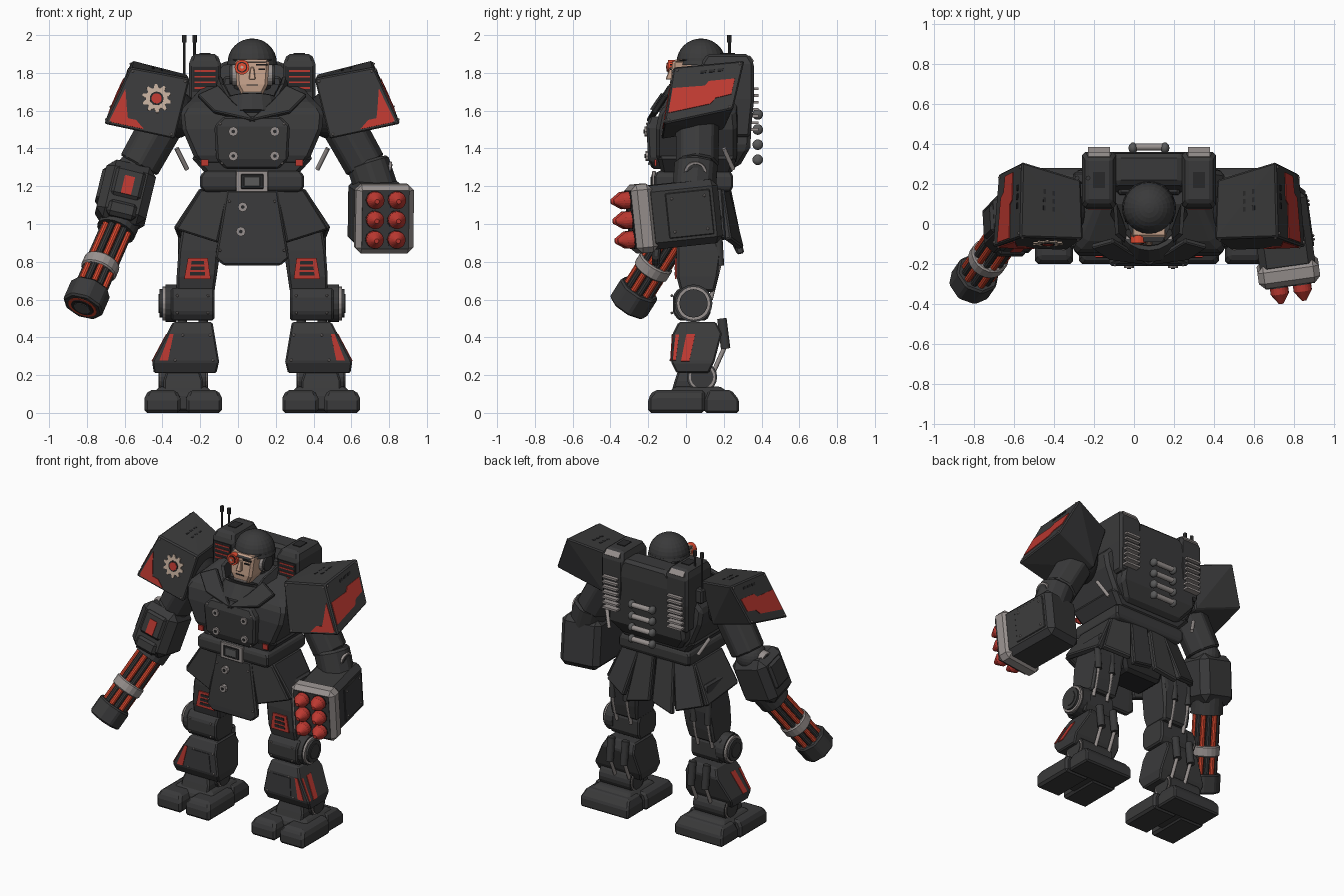
import bpy
import bmesh
from math import cos, sin, pi, radians
from mathutils import Matrix, Vector

old = bpy.data.objects.get("Cube")
if old:
    bpy.data.objects.remove(old, do_unlink=True)

BODY_CENTRE = Vector((.075, 0, 0))
built = []


def colour(name, red, green, blue):
    material = bpy.data.materials.new(name)
    material.use_nodes = True
    material.diffuse_color = (red, green, blue, 1)
    shader = material.node_tree.nodes["Principled BSDF"]
    shader.inputs["Base Color"].default_value = (red, green, blue, 1)
    return material


charcoal = colour("charcoal", .042, .042, .043)
black = colour("black", .022, .022, .023)
iron = colour("iron", .1, .1, .1)
steel = colour("steel", .31, .28, .27)
red = colour("red", .5, .04, .03)
bright_red = colour("bright red", .75, .07, .03)
skin = colour("skin", .55, .35, .25)
beige = colour("beige", .55, .42, .33)


def part(name, bm, material, bevel=0, pair=False, at=None):
    """Turn a bmesh into a named object, chamfered and optionally mirrored."""
    if at:
        bmesh.ops.transform(bm, matrix=at, verts=bm.verts)
    bmesh.ops.recalc_face_normals(bm, faces=bm.faces)
    if bevel:
        edges = [e for e in bm.edges if e.calc_face_angle(0) > .5]
        bmesh.ops.bevel(bm, geom=edges, offset=bevel, segments=1, affect='EDGES', clamp_overlap=True)
    mesh = bpy.data.meshes.new(name)
    bm.to_mesh(mesh)
    bm.free()
    mesh.materials.append(material)
    ob = bpy.data.objects.new(name, mesh)
    ob.location = BODY_CENTRE
    bpy.context.collection.objects.link(ob)
    if pair:
        ob.modifiers.new("Mirror", 'MIRROR')
    built.append(ob)


def hull(name, points, material, **options):
    bm = bmesh.new()
    for point in points:
        bm.verts.new(point)
    result = bmesh.ops.convex_hull(bm, input=bm.verts)
    loose = {v for v in result["geom_interior"] + result["geom_unused"] if isinstance(v, bmesh.types.BMVert)}
    bmesh.ops.delete(bm, geom=list(loose), context='VERTS')
    bmesh.ops.dissolve_limit(bm, angle_limit=radians(2), verts=bm.verts, edges=bm.edges)
    part(name, bm, material, **options)


def solid(name, rings, material, **options):
    """Rings are (height, half width or two sides, front, back)."""
    points = []
    for z, *sides, front, back in rings:
        low, high = sides if len(sides) == 2 else (-sides[0], sides[0])
        points += [(x, y, z) for x in (low, high) for y in (front, back)]
    hull(name, points, material, **options)


def box(name, centre, size, material, **options):
    bm = bmesh.new()
    bmesh.ops.create_cube(bm, size=1, matrix=Matrix.Translation(centre) @ Matrix.Diagonal((*size, 1)))
    part(name, bm, material, **options)


def frame(start, end):
    """Matrix at start whose z axis points to end and whose -y faces forward."""
    z = (Vector(end) - Vector(start)).normalized()
    helper = Vector((0, 0, 1)) if abs(z.y) > .9 else Vector((0, 1, 0))
    x = helper.cross(z).normalized()
    matrix = Matrix((x, z.cross(x), z)).transposed().to_4x4()
    matrix.translation = start
    return matrix


def tube(name, start, end, radius, material, tip=None, sides=20, **options):
    bm = bmesh.new()
    length = (Vector(end) - Vector(start)).length
    bmesh.ops.create_cone(bm, cap_ends=True, segments=sides, radius1=radius, depth=length,
                          radius2=radius if tip is None else tip,
                          matrix=frame(start, end) @ Matrix.Translation((0, 0, length / 2)))
    part(name, bm, material, **options)


def ball(name, centre, size, material, floor=None, **options):
    bm = bmesh.new()
    bmesh.ops.create_uvsphere(bm, u_segments=24, v_segments=16, radius=1,
                              matrix=Matrix.Translation(centre) @ Matrix.Diagonal((*size, 1)))
    if floor is not None:
        bmesh.ops.bisect_plane(bm, geom=bm.verts[:] + bm.edges[:] + bm.faces[:],
                               plane_co=(0, 0, floor), plane_no=(0, 0, -1), clear_outer=True)
    part(name, bm, material, **options)


def plate(name, points, material, thick=.009, **options):
    bm = bmesh.new()
    points = [Vector(p) for p in points]
    face = bm.faces.new([bm.verts.new(p) for p in points])
    face.normal_update()
    shift = face.normal * thick / 2
    top = [bm.verts.new(p + shift) for p in points]
    for vert, point in zip(face.verts, points):
        vert.co = point - shift
    base = list(face.verts)
    bm.faces.new(top)
    for i, vert in enumerate(base):
        bm.faces.new((vert, base[i - 1], top[i - 1], top[i]))
    part(name, bm, material, **options)


def on(quad, u, v):
    a, b, c, d = map(Vector, quad)
    return a.lerp(b, u).lerp(d.lerp(c, u), v)


def decal(name, quad, spots, material, **options):
    plate(name, [on(quad, u, v) for u, v in spots], material, **options)


def rivets(name, points, **options):
    bm = bmesh.new()
    for point in points:
        bmesh.ops.create_icosphere(bm, subdivisions=1, radius=.008, matrix=Matrix.Translation(point))
    part(name, bm, steel, **options)


CORNERS = [(u, v) for u in (.06, .94) for v in (.06, .94)]

# Feet and ankles
for toe, inner in (("inner_toe", .16), ("outer_toe", .38)):
    solid(toe, [(0, inner, inner + .19, -.2, .1), (.08, inner, inner + .19, -.2, .1),
                (.12, inner + .02, inner + .17, -.17, .1)], charcoal, bevel=.015, pair=True)
solid("foot", [(.01, .2, .53, -.1, .24), (.1, .2, .53, -.1, .24), (.14, .24, .49, -.06, .18)],
      charcoal, bevel=.01, pair=True)
solid("heel", [(0, .18, .55, .1, .28), (.07, .18, .55, .1, .28), (.12, .2, .53, .12, .24)],
      charcoal, bevel=.01, pair=True)
solid("ankle", [(.1, .26, .47, -.08, .14), (.17, .26, .47, -.06, .14), (.23, .28, .45, -.04, .14)],
      charcoal, bevel=.01, pair=True)
for name, low, high, radius, material in (("ankle_joint", .245, .485, .08, charcoal),
                                          ("ankle_ring", .24, .49, .07, steel),
                                          ("ankle_cap", .235, .495, .06, charcoal)):
    tube(name, (low, .085, .19), (high, .085, .19), radius, material, pair=True)

# Shins with red stripes
solid("shin", [(.21, .19, .52, -.05, .12), (.27, .175, .53, -.08, .15), (.42, .2, .45, -.07, .19),
               (.48, .21, .42, -.04, .16)], charcoal, bevel=.008, pair=True)
shin_front = [(.2, -.07, .42), (.45, -.07, .42), (.53, -.08, .27), (.175, -.08, .27)]
shin_side = [(.45, -.07, .42), (.45, .19, .42), (.53, .15, .27), (.53, -.08, .27)]
decal("shin_front_stripe", shin_front, [(.86, .02), (.94, .02), (.9, .95), (.77, .95)], red, pair=True)
decal("shin_edge_stripe", shin_side, [(.06, .05), (.13, .05), (.11, .95), (.04, .95)], red, pair=True)
decal("shin_side_stripe", shin_side, [(.28, .03), (.46, .03), (.42, .98), (.23, .98)], red, pair=True)
decal("shin_panel", shin_front, [(.2, .1), (.7, .1), (.62, .9), (.15, .9)], charcoal, pair=True)
rivets("shin_rivets", [on(shin_front, .05 + .65 * u, v) for u, v in CORNERS], pair=True)
for x in (.26, .37):
    tube("calf_piston", (x, .19, .5), (x, .21, .34), .025, charcoal, pair=True)
    tube("calf_rod", (x, .21, .36), (x, .12, .16), .012, steel, pair=True)
    tube("thigh_piston", (x, .17, .95), (x, .18, .78), .022, charcoal, pair=True)
    tube("thigh_rod", (x, .18, .8), (x, .13, .6), .012, steel, pair=True)

# Knees
solid("knee", [(.49, .2, .43, -.04, .11), (.53, .2, .43, -.07, .13), (.62, .2, .43, -.07, .13),
               (.66, .2, .43, -.04, .11)], charcoal, bevel=.01, pair=True)
knee = Vector((.4, .04, .58))
for name, reach, radius, material in (("knee_drum", .06, .1, charcoal), ("knee_band", .075, .09, steel),
                                      ("knee_hub", .09, .075, charcoal), ("knee_cap", .095, .05, charcoal)):
    tube(name, knee, knee + Vector((reach, 0, 0)), radius, material, pair=True)
knee_front = [(.2, -.075, .64), (.43, -.075, .64), (.43, -.075, .51), (.2, -.075, .51)]
rivets("knee_rivets", [on(knee_front, .1 + .8 * u, .1 + .8 * v) for u, v in CORNERS], pair=True)

# Thighs with framed red markings
solid("thigh", [(.64, .2, .4, -.03, .15), (.72, .19, .4, -.05, .17), (.86, .19, .39, -.05, .19),
                (1.05, .14, .36, -.03, .19)], charcoal, bevel=.015, pair=True)
mark = [(.235, -.054, .82), (.34, -.054, .82), (.36, -.054, .71), (.22, -.054, .71)]
decal("thigh_mark", mark, [(0, 0), (1, 0), (1, 1), (0, 1)], red, pair=True)
mark = [(x, y - .003, z) for x, y, z in mark]
for low in (.15, .42, .68):
    decal("thigh_mark_slot", mark, [(.2, low), (.8, low), (.8, low + .16), (.2, low + .16)], black, pair=True)

# Hips, coat skirt and belt
solid("hips", [(.86, .14, -.03, .18), (1.18, .24, -.1, .21)], black, bevel=.02)
solid("front_skirt", [(.78, .15, -.18, -.14), (.82, .195, -.18, -.14), (1.18, .135, -.16, -.1)],
      charcoal, bevel=.01)
plate("side_front_skirt", [(.12, -.13, 1.18), (.27, -.1, 1.18), (.4, -.1, .97), (.18, -.14, .9)],
      charcoal, thick=.04, bevel=.008, pair=True)
plate("side_skirt", [(.26, -.11, 1.18), (.26, .19, 1.18), (.38, .21, .92), (.4, -.1, .97)],
      charcoal, thick=.04, bevel=.008, pair=True)
plate("rear_side_skirt", [(.13, .21, 1.18), (.27, .18, 1.18), (.37, .22, .92), (.2, .29, .87)],
      charcoal, thick=.04, bevel=.008, pair=True)
plate("rear_skirt", [(.01, .22, 1.18), (.14, .21, 1.18), (.18, .29, .84), (.01, .27, .88)],
      charcoal, thick=.04, bevel=.008, pair=True)
solid("belt", [(1.17, .25, -.15, .23), (1.19, .275, -.17, .25), (1.26, .275, -.17, .25), (1.28, .25, -.15, .23)],
      charcoal, bevel=.01)
for name, size, depth, material in (("buckle", 1, .02, steel), ("buckle_gap", .7, .026, black),
                                    ("buckle_centre", .5, .034, iron)):
    box(name, (0, -.17, 1.225), (.17 * size, depth, .11 * size), material, bevel=.003)

# Torso, breast panel and collar
solid("waist", [(1.26, .24, -.13, .24), (1.36, .33, -.15, .27)], charcoal, bevel=.02)
solid("chest", [(1.31, .27, -.14, .26), (1.36, .31, -.16, .27), (1.5, .37, -.16, .27), (1.6, .38, -.14, .26),
                (1.65, .32, -.08, .26), (1.74, .25, .1, .28)], charcoal, bevel=.02)
solid("breast_panel", [(1.29, .14, -.18, -.1), (1.34, .19, -.2, -.1), (1.52, .2, -.21, -.1),
                       (1.57, .15, -.19, -.1)], charcoal, bevel=.012)
plate("lapel", [(-.02, -.2, 1.54), (.2, -.17, 1.59), (.29, -.11, 1.68), (.18, -.08, 1.73), (.1, -.13, 1.64)],
      charcoal, thick=.03, bevel=.006, pair=True)
tube("collar", (0, -.01, 1.55), (0, .02, 1.645), .19, charcoal, tip=.16)
tube("collar_trim", (0, .02, 1.63), (0, .025, 1.655), .155, steel)
tube("collar_gap", (0, .025, 1.64), (0, .03, 1.66), .143, black)
plate("collar_wing", [(.1, -.1, 1.63), (.16, -.05, 1.74), (.17, .1, 1.78), (.2, .0, 1.64)],
      charcoal, thick=.02, pair=True)
solid("collar_back", [(1.6, .18, .13, .2), (1.78, .15, .15, .19)], charcoal, bevel=.01)
box("waist_vent", (.25, -.162, 1.325), (.04, .009, .035), red, pair=True)
for x, y, z in ((-.1, -.21, 1.49), (.12, -.21, 1.49), (-.1, -.205, 1.36), (.12, -.205, 1.36),
                (-.05, -.18, 1.09), (-.06, -.185, .96)):
    tube("coat_button", (x, y + .02, z), (x, y - .01, z), .026, steel, sides=8)
    tube("button_core", (x, y, z), (x, y - .014, z), .01, black, sides=8)
rivets("coat_rivets", [(.17, -.19, .86), (.12, -.17, 1.12), (.17, -.205, 1.53), (.16, -.195, 1.32)], pair=True)
tube("side_exhaust", (.4, .2, 1.4), (.345, .25, 1.29), .012, steel, pair=True)

# Head and helmet
solid("face", [(1.665, .045, -.08, .05), (1.735, .082, -.085, .13), (1.87, .092, -.07, .15)], skin, bevel=.015)
solid("nose", [(1.765, .018, -.108, -.06), (1.83, .01, -.085, -.06)], skin, bevel=.004)
solid("head_back", [(1.64, .09, .04, .17), (1.85, .105, .04, .18)], black, bevel=.02)
solid("chin_guard", [(1.66, .04, -.086, .03), (1.7, .052, -.09, .03)], steel, bevel=.004)
box("mouth", (0, -.086, 1.735), (.06, .008, .006), black)
box("brow", (.05, -.079, 1.843), (.06, .009, .01), black)
box("eye", (.05, -.081, 1.82), (.035, .008, .008), black)
tube("ear_cup", (.08, .06, 1.79), (.12, .06, 1.79), .05, charcoal, pair=True)
tube("ear_ring", (.08, .06, 1.79), (.108, .06, 1.79), .058, steel, pair=True)
for name, radius, front, material in (("eye_ring", .039, -.095, bright_red), ("eye_gap", .028, -.099, black),
                                      ("eye_lens", .022, -.103, bright_red), ("eye_core", .008, -.106, beige)):
    tube(name, (-.054, -.04, 1.83), (-.054, front, 1.83), radius, material)
ball("helmet", (0, .08, 1.855), (.13, .13, .127), charcoal, floor=1.85)
tube("helmet_rim", (0, .08, 1.842), (0, .08, 1.862), .135, charcoal, tip=.13, sides=32)
solid("helmet_visor", [(1.855, .07, -.095, .02), (1.87, .11, -.02, .06)], charcoal, bevel=.006)

# Backpack and shoulder modules
solid("backpack", [(1.3, .22, .2, .28), (1.4, .3, .2, .34), (1.75, .26, .16, .36), (1.86, .16, .2, .35)],
      charcoal, bevel=.02)
solid("shoulder_module", [(1.46, .19, .32, .15, .34), (1.66, .165, .335, .08, .36), (1.85, .165, .335, .08, .36),
                          (1.9, .185, .315, .11, .33)], charcoal, bevel=.015, pair=True)
box("module_hatch", (.25, .22, 1.9), (.06, .08, .009), black, pair=True)
plate("module_trim", [(.195, .357, 1.86), (.305, .357, 1.86), (.305, .335, 1.89), (.195, .335, 1.89)],
      steel, pair=True)
box("module_grille", (.25, .08, 1.765), (.13, .009, .13), black, pair=True)
for i in range(4):
    box("grille_bar", (.25, .077, 1.72 + .03 * i), (.11, .009, .009), red, pair=True)
for i in range(7):
    box("back_rib", (.25, .36, 1.5 + .036 * i), (.11, .05, .014), steel, pair=True)
for z in (1.34, 1.42, 1.5, 1.58):
    tube("back_pipe", (-.08, .385, z), (.08, .385, z), .018, steel)
    ball("pipe_cap", (.08, .38, z), (.022, .028, .028), iron, pair=True)
for x in (-.36, -.305):
    tube("antenna", (x, .23, 1.66), (x, .23, 1.97), .007, charcoal, sides=8)
    tube("antenna_tip", (x, .23, 1.96), (x, .23, 2), .012, charcoal, sides=8)
box("antenna_mount", (-.335, .23, 1.7), (.09, .06, .1), charcoal, bevel=.01)


# Shoulder plates, with faces kept planar so the markings lie flat
def outer(y, z):
    return Vector((.645 + .47 * (1.83 - z) + .02 * y, y, z))


def front_y(z):
    return .17 * z - .377


front = [Vector((.33, front_y(1.77), 1.77)), outer(front_y(1.83), 1.83),
         outer(front_y(1.53), 1.53), Vector((.41, front_y(1.45), 1.45))]
back = [Vector((.34, .22, 1.79)), outer(.31, 1.865), outer(.25, 1.61), Vector((.42, .2, 1.5))]
side = [front[1], back[1], back[2], front[2]]
top = [front[0], front[1], back[1], back[0]]
hull("shoulder_plate", front + back, charcoal, bevel=.008, pair=True)
decal("shoulder_front_mark", front, [(.93, .36), (.95, .95), (.45, .95), (.6, .83), (.72, .83), (.8, .65)],
      red, pair=True)
decal("shoulder_side_mark", side, [(.04, .38), (.5, .42), (.55, .34), (.92, .36), (.92, .68), (.7, .7),
                                   (.64, .8), (.04, .82)], red, pair=True)
for i in range(3):
    u = .4 + .12 * i
    decal("shoulder_slot", side, [(u, .12), (u + .08, .12), (u + .08, .17), (u, .17)], black, pair=True)
    for v in (.45, .6):
        decal("shoulder_top_slot", top, [(v, u), (v + .04, u), (v + .04, u + .07), (v, u + .07)],
              black, pair=True)
rivets("shoulder_rivets", [on(face, u, v) for face in (front, side) for u, v in CORNERS], pair=True)
ball("shoulder_joint", (.42, .06, 1.58), (.13, .13, .13), black, pair=True)

# Cog plate on the right shoulder only
flipped = [Vector((-p.x, p.y, p.z)) for p in front]
across = (flipped[0] - flipped[1]).normalized()
up = across.cross((flipped[3] - flipped[0]).cross(across)).normalized()
for name, radius, tooth, lift, material in (("cog", .057, .02, .003, beige), ("cog_gap", .036, 0, .005, black),
                                            ("cog_hub", .027, 0, .007, red)):
    spots = []
    for i in range(40):
        reach, turn = radius + (tooth if i % 4 < 2 else 0), i * pi / 20
        spots.append(on(flipped, .42, .42) + reach * (cos(turn) * across + sin(turn) * up) - Vector((0, lift, 0)))
    plate(name, spots, material)

# Upper arms and elbows
tube("upper_arm", (.46, .06, 1.56), (.6, .06, 1.31), .12, charcoal, tip=.115, sides=8, bevel=.01, pair=True)
ball("elbow", (.62, .055, 1.28), (.1, .1, .1), charcoal, pair=True)
tube("elbow_ring", (.68, .05, 1.28), (.73, .05, 1.27), .06, steel, pair=True)
tube("elbow_cap", (.68, .05, 1.28), (.735, .05, 1.27), .048, charcoal, pair=True)

# Right forearm
arm = frame((-.63, .05, 1.32), (-.71, -.03, .99))
box("right_forearm", (0, 0, .18), (.27, .26, .32), charcoal, at=arm, bevel=.045)
box("right_forearm_guard", (0, -.11, .14), (.16, .07, .16), charcoal, at=arm, bevel=.015)
box("right_forearm_mark", (0, -.145, .155), (.055, .009, .1), red, at=arm)
box("right_wrist_guard", (0, -.11, .285), (.16, .07, .09), charcoal, at=arm, bevel=.02)
box("right_side_guard", (.12, 0, .16), (.06, .15, .18), charcoal, at=arm, bevel=.015)

# Rotary gun
gun = frame((-.705, -.03, 1.0), (-.9, -.31, .555))


def gun_ring(name, start, end, radius, material, sides=20, **options):
    tube(name, (0, 0, start), (0, 0, end), radius, material, sides=sides, at=gun, **options)


gun_ring("gun_collar", -.06, .05, .105, charcoal)
gun_ring("gun_core", 0, .5, .055, black)
gun_ring("gun_clamp", .25, .32, .098, steel, bevel=.008)
gun_ring("gun_muzzle", .43, .555, .115, charcoal, sides=8, bevel=.01)
gun_ring("muzzle_glow", .5, .558, .08, bright_red)
gun_ring("muzzle_bore", .5, .561, .063, black)
gun_ring("muzzle_core", .5, .564, .045, iron)
for i in range(12):
    x, y = cos(i * pi / 6), sin(i * pi / 6)
    reach, radius, material = ((.07, .018, charcoal), (.074, .017, bright_red))[i % 2]
    tube("gun_barrel", (reach * x, reach * y, 0), (reach * x, reach * y, .5), radius, material, sides=10, at=gun)

# Left forearm and rocket pod
tube("left_forearm", (.61, .055, 1.33), (.67, .04, 1.15), .12, charcoal, sides=8, bevel=.015)
pod = Matrix.Translation((.67, -.04, 1.05)) @ Matrix.Rotation(radians(8), 4, 'Z') @ Matrix.Rotation(radians(6), 4, 'X')
box("rocket_pod", (0, .01, 0), (.28, .4, .34), charcoal, at=pod, bevel=.035)
box("pod_frame", (0, -.2, 0), (.31, .115, .365), steel, at=pod, bevel=.03)
box("pod_face", (0, -.255, 0), (.25, .009, .31), charcoal, at=pod)
box("pod_side_panel", (.14, .04, 0), (.012, .24, .24), charcoal, at=pod, bevel=.004)
rivets("pod_rivets", [(.147, -.06 + .2 * u, -.1 + .2 * v) for u, v in CORNERS], at=pod)
for z in (-.105, 0, .105):
    for x in (-.058, .058):
        tube("rocket_socket", (x, -.23, z), (x, -.262, z), .05, black, at=pod)
        tube("rocket", (x, -.25, z), (x, -.295, z), .046, red, at=pod)
        tube("rocket_nose", (x, -.295, z), (x, -.345, z), .046, red, tip=.012, at=pod)

# Shading
for ob in bpy.context.view_layer.objects:
    ob.select_set(ob in built)
bpy.context.view_layer.objects.active = built[0]
bpy.ops.object.shade_smooth_by_angle(angle=radians(30))
